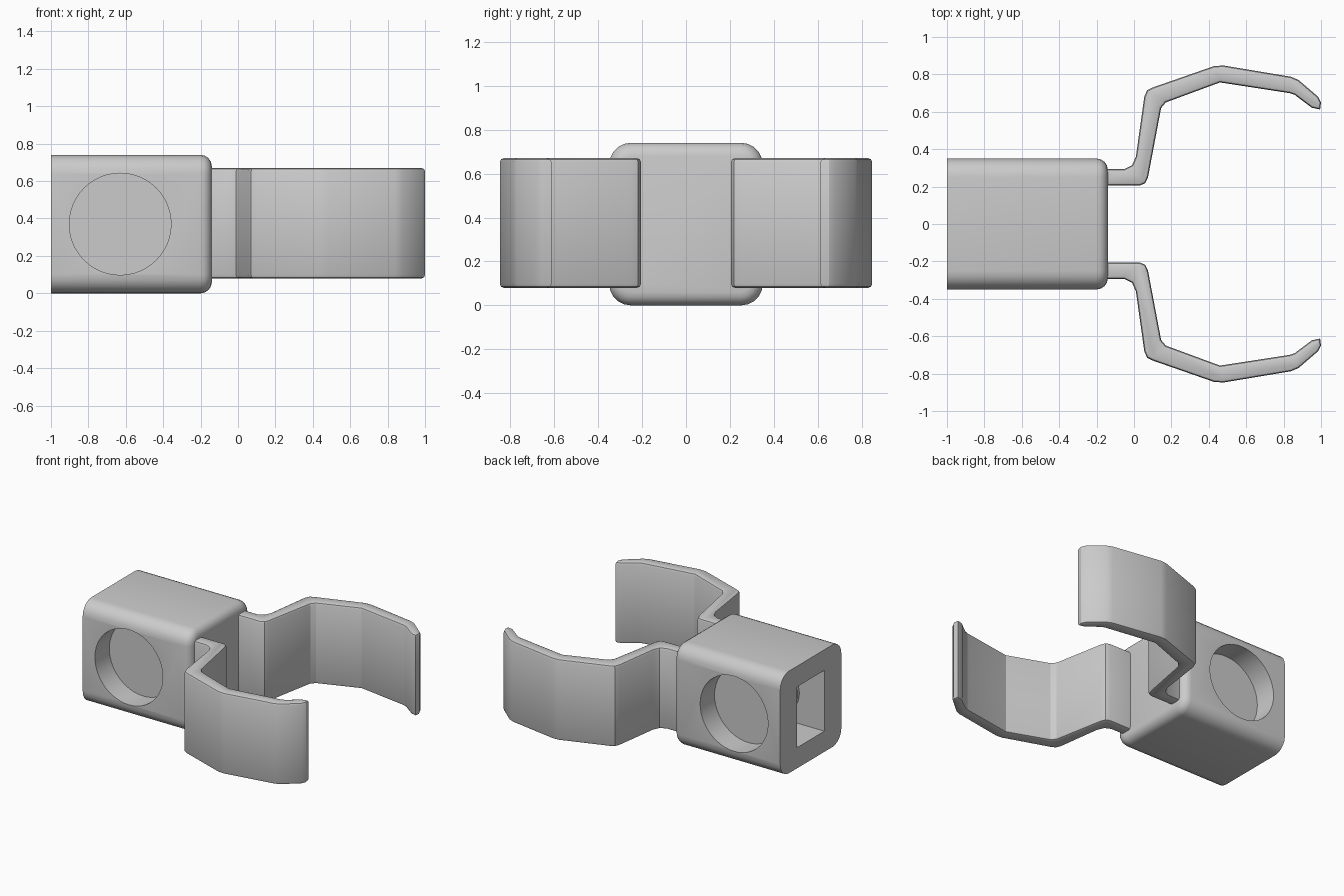
import bpy, bmesh, math
from mathutils import Matrix, Vector

cube = bpy.data.objects.get("Cube")
if cube:
    bpy.data.objects.remove(cube, do_unlink=True)

# Single grey plastic material
GREY = (0.6, 0.6, 0.6, 1)
grey = bpy.data.materials.new("light_grey")
grey.use_nodes = True
grey.diffuse_color = GREY
grey.node_tree.nodes["Principled BSDF"].inputs["Base Color"].default_value = GREY

MID_Z = 0.37


def make_object(name, bm):
    bmesh.ops.recalc_face_normals(bm, faces=bm.faces)
    mesh = bpy.data.meshes.new(name)
    bm.to_mesh(mesh)
    bm.free()
    mesh.materials.append(grey)
    obj = bpy.data.objects.new(name, mesh)
    bpy.context.collection.objects.link(obj)
    return obj


def activate(obj):
    bpy.ops.object.select_all(action='DESELECT')
    obj.select_set(True)
    bpy.context.view_layer.objects.active = obj


def smooth(obj, degrees=30):
    activate(obj)
    bpy.ops.object.shade_smooth_by_angle(angle=math.radians(degrees))


def box(center, size):
    bm = bmesh.new()
    bmesh.ops.create_cube(bm, size=1, matrix=Matrix.Translation(center) @ Matrix.Diagonal((*size, 1)))
    return bm


def disc(center, radius, depth):
    bm = bmesh.new()
    bmesh.ops.create_cone(bm, cap_ends=True, segments=48, radius1=radius, radius2=radius, depth=depth,
                          matrix=Matrix.Translation(center) @ Matrix.Rotation(math.pi / 2, 4, 'X'))
    return bm


def cut(obj, cutter):
    cutter.hide_render = True
    mod = obj.modifiers.new("cut", 'BOOLEAN')
    mod.operation = 'DIFFERENCE'
    mod.solver = 'EXACT'
    mod.object = cutter
    activate(obj)
    bpy.ops.object.modifier_apply(modifier=mod.name)
    bpy.data.objects.remove(cutter, do_unlink=True)


# Socket block: long edges rounded, then the closed end softened
bm = box((-0.57, 0, MID_Z), (0.86, 0.70, 0.74))
long_edges = [e for e in bm.edges if abs(e.verts[0].co.x - e.verts[1].co.x) > 0.5]
bmesh.ops.bevel(bm, geom=long_edges, offset=0.10, segments=5, profile=0.5, affect='EDGES')
end_edges = [e for e in bm.edges if all(v.co.x > -0.2 for v in e.verts)]
bmesh.ops.bevel(bm, geom=end_edges, offset=0.06, segments=4, profile=0.5, affect='EDGES')
block = make_object("socket_block", bm)

# Rectangular slot in the open end and a round recess on each side
cut(block, make_object("slot_cutter", box((-0.68, 0, MID_Z), (0.72, 0.31, 0.44))))
for side in (-1, 1):
    cut(block, make_object("recess_cutter", disc((-0.63, side * 0.285, MID_Z), 0.272, 0.20)))
smooth(block)

# Low round boss on each inner wall of the slot
for side, label in ((-1, "front"), (1, "back")):
    smooth(make_object(label + "_slot_boss", disc((-0.63, side * 0.15, MID_Z), 0.17, 0.03)))

# Clip arm outline seen from above: outer edge out to the tip, inner edge back
ARM = [(-0.20, 0.295), (-0.05, 0.295), (-0.01, 0.315), (0.01, 0.36), (0.055, 0.68),
       (0.07, 0.715), (0.10, 0.73), (0.43, 0.845), (0.48, 0.847), (0.84, 0.787), (0.88, 0.77),
       (0.985, 0.68), (1.0, 0.65), (0.995, 0.612), (0.95, 0.622), (0.86, 0.69),
       (0.83, 0.70), (0.46, 0.757), (0.17, 0.65), (0.145, 0.62), (0.075, 0.25),
       (0.06, 0.218), (0.03, 0.205), (-0.20, 0.205)]


def clip_arm(name, side):
    bm = bmesh.new()
    base = bm.faces.new([bm.verts.new((x, side * y, 0.08)) for x, y in ARM])
    top = bmesh.ops.extrude_face_region(bm, geom=[base])
    bmesh.ops.translate(bm, vec=Vector((0, 0, 0.59)),
                        verts=[v for v in top["geom"] if isinstance(v, bmesh.types.BMVert)])
    bmesh.ops.recalc_face_normals(bm, faces=bm.faces)
    rims = [e for e in bm.edges if abs(e.verts[0].co.z - e.verts[1].co.z) < 0.01]
    bmesh.ops.bevel(bm, geom=rims, offset=0.018, segments=2, profile=0.5, affect='EDGES', clamp_overlap=True)
    smooth(make_object(name, bm), 25)


clip_arm("front_clip_arm", -1)
clip_arm("back_clip_arm", 1)
